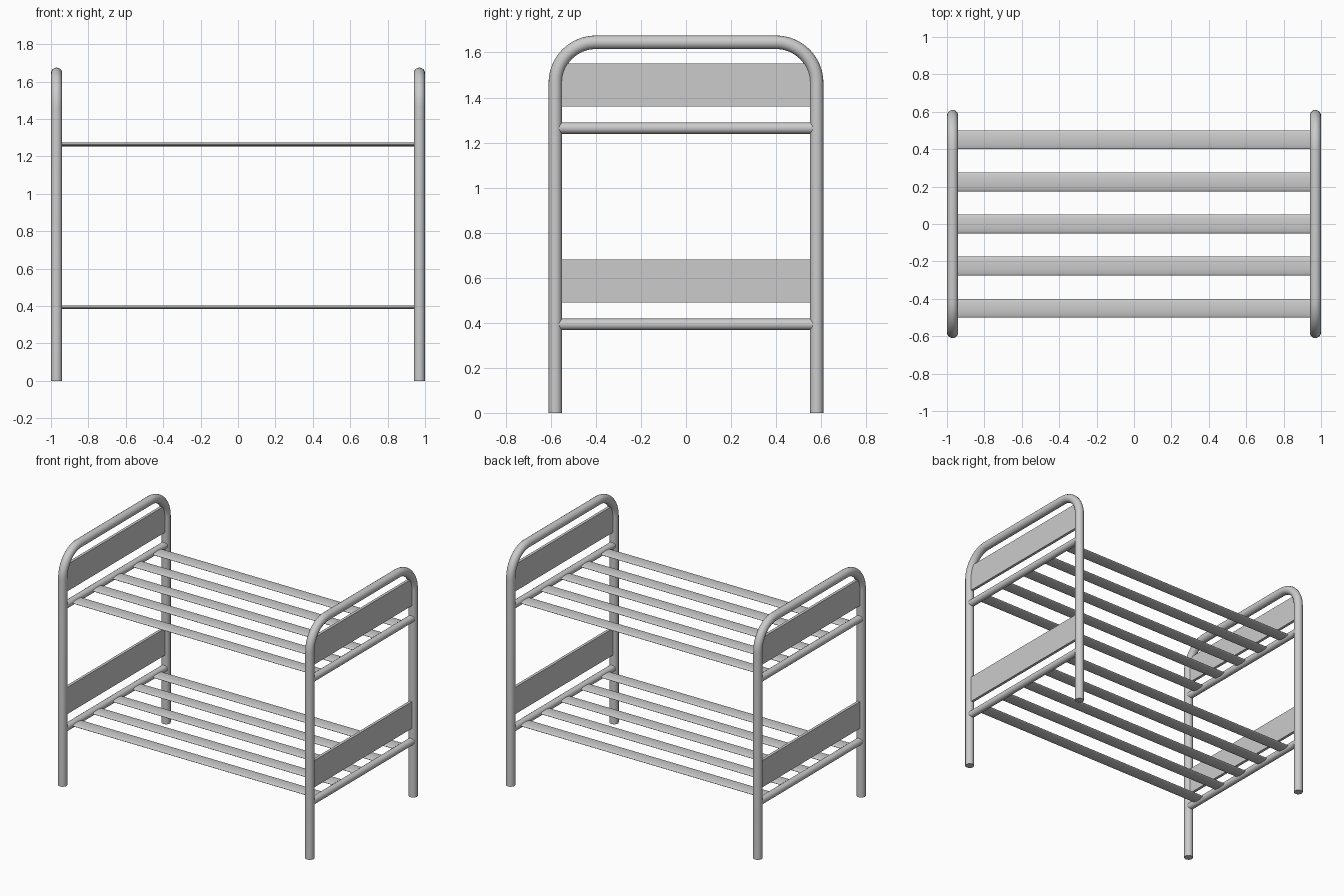
import bpy
import math

if "Cube" in bpy.data.objects:
    bpy.data.objects.remove(bpy.data.objects["Cube"], do_unlink=True)

grey = bpy.data.materials.new("light_grey_metal")
grey.use_nodes = True
COLOUR = (0.6, 0.6, 0.6, 1)
grey.diffuse_color = COLOUR
grey.node_tree.nodes["Principled BSDF"].inputs["Base Color"].default_value = COLOUR

END_X, LEG_Y, TUBE_R = 0.97, 0.58, 0.03
TOP_Z, BEND_R = 1.645, 0.18
LEVELS = {"lower": 0.393, "upper": 1.264}


def finish(obj, name):
    obj.name = name
    obj.data.materials.clear()
    obj.data.materials.append(grey)
    bpy.ops.object.select_all(action='DESELECT')
    obj.select_set(True)
    bpy.context.view_layer.objects.active = obj
    bpy.ops.object.transform_apply(location=False, rotation=True, scale=True)
    bpy.ops.object.shade_smooth_by_angle(angle=math.radians(35))
    return obj


def tube(name, points, radius):
    """Capped round tube swept along a list of points."""
    curve = bpy.data.curves.new(name, 'CURVE')
    curve.dimensions = '3D'
    curve.bevel_depth = radius
    curve.bevel_resolution = 6
    curve.use_fill_caps = True
    spline = curve.splines.new('POLY')
    spline.points.add(len(points) - 1)
    for p, co in zip(spline.points, points):
        p.co = (*co, 1)
    obj = bpy.data.objects.new(name, curve)
    bpy.context.collection.objects.link(obj)
    bpy.ops.object.select_all(action='DESELECT')
    obj.select_set(True)
    bpy.context.view_layer.objects.active = obj
    bpy.ops.object.convert(target='MESH')
    return finish(bpy.context.object, name)


def panel(name, x, z):
    bpy.ops.mesh.primitive_cube_add(size=1, location=(x, 0, z))
    obj = bpy.context.object
    obj.scale = (0.02, 1.12, 0.19)
    return finish(obj, name)


def slat(name, y, z):
    """Flattened round bar running along the bed."""
    bpy.ops.mesh.primitive_cylinder_add(vertices=32, radius=1, depth=2 * END_X,
                                        location=(0, y, z),
                                        rotation=(0, math.pi / 2, 0))
    obj = bpy.context.object
    obj.scale = (0.01, 0.05, 1)
    return finish(obj, name)


# Bent end frame: leg, rounded corner, top rail, rounded corner, leg
corner = []
for i in range(17):
    a = math.pi / 2 * i / 16
    corner.append((LEG_Y - BEND_R + BEND_R * math.cos(a),
                   TOP_Z - BEND_R + BEND_R * math.sin(a)))
half = [(LEG_Y, 0)] + corner
profile = half + [(-y, z) for y, z in reversed(half)]

for side, x in (("left", END_X), ("right", -END_X)):
    tube(f"{side}_end_frame", [(x, y, z) for y, z in profile], TUBE_R)
    for level, z in LEVELS.items():
        tube(f"{side}_{level}_crossbar", [(x, -LEG_Y, z), (x, LEG_Y, z)], 0.025)
        panel(f"{side}_{level}_panel", x, z + 0.192)

# Bed slats on both levels
for level, z in LEVELS.items():
    for i in range(5):
        slat(f"{level}_slat_{i + 1}", (i - 2) * 0.225, z)
